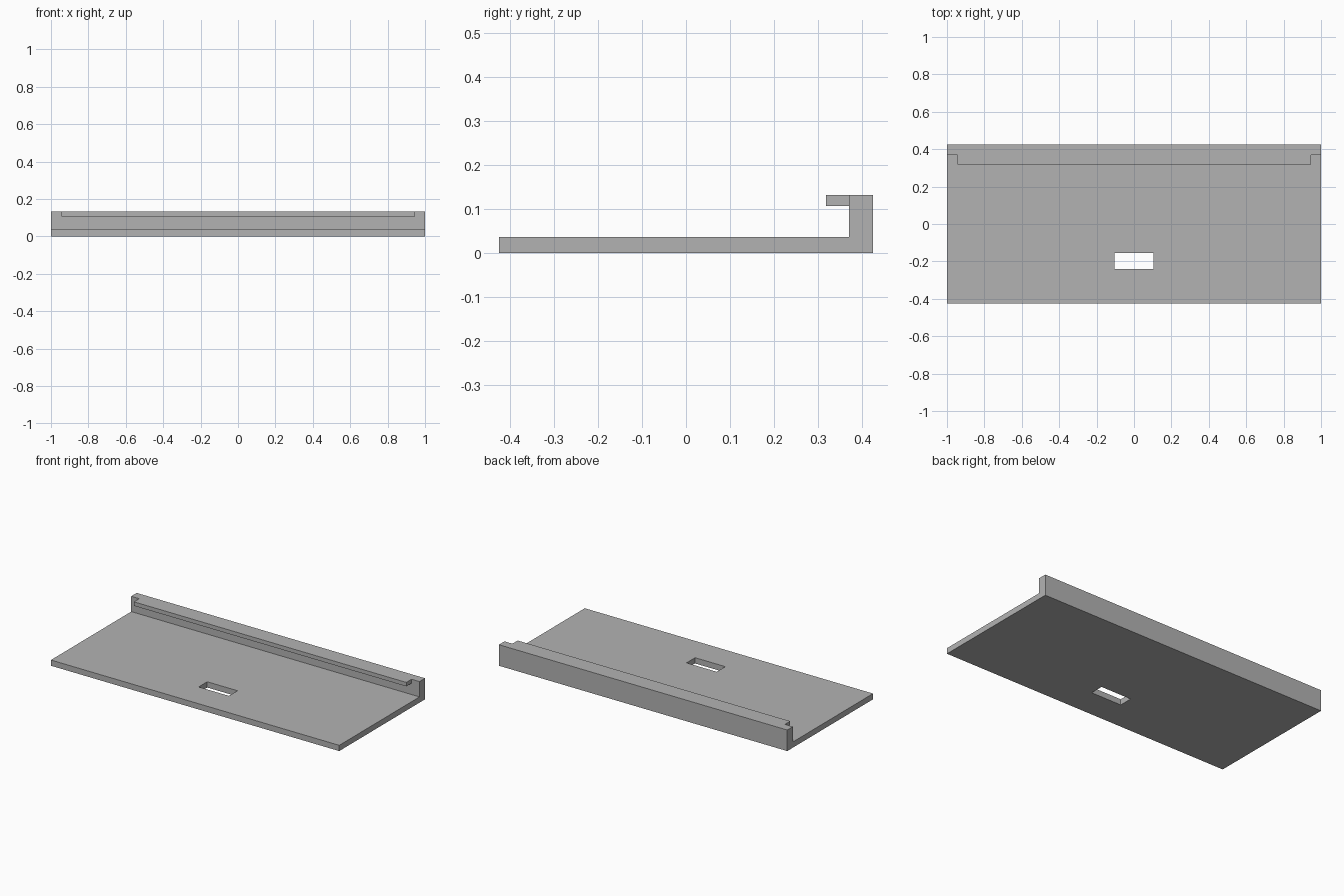
import bpy
import bmesh

cube = bpy.data.objects.get("Cube")
if cube:
    bpy.data.objects.remove(cube, do_unlink=True)

HALF_X, HALF_Y = 1.0, 0.425
PLATE_TOP, WALL_TOP, WALL_FRONT = 0.036, 0.132, 0.37

grey = bpy.data.materials.new("plain_grey")
grey.use_nodes = True
colour = (0.45, 0.45, 0.45, 1)
grey.diffuse_color = colour
grey.node_tree.nodes["Principled BSDF"].inputs["Base Color"].default_value = colour


def extrude_along_x(name, profile, half_width):
    """Sweep a closed (y, z) profile symmetrically along x."""
    bm = bmesh.new()
    face = bm.faces.new([bm.verts.new((-half_width, y, z)) for y, z in profile])
    swept = bmesh.ops.extrude_face_region(bm, geom=[face])["geom"]
    verts = [g for g in swept if isinstance(g, bmesh.types.BMVert)]
    bmesh.ops.translate(bm, verts=verts, vec=(2 * half_width, 0, 0))
    bmesh.ops.recalc_face_normals(bm, faces=bm.faces[:])
    mesh = bpy.data.meshes.new(name)
    bm.to_mesh(mesh)
    bm.free()
    mesh.materials.append(grey)
    obj = bpy.data.objects.new(name, mesh)
    bpy.context.collection.objects.link(obj)
    return obj


def box(name, half_width, y0, y1, z0, z1):
    return extrude_along_x(name, [(y0, z0), (y1, z0), (y1, z1), (y0, z1)], half_width)


def combine(target, tool, operation):
    """Apply a boolean and discard the tool object."""
    mod = target.modifiers.new(operation.lower(), "BOOLEAN")
    mod.operation, mod.solver, mod.object = operation, "EXACT", tool
    bpy.context.view_layer.objects.active = target
    bpy.ops.object.modifier_apply(modifier=mod.name)
    bpy.data.objects.remove(tool, do_unlink=True)


# Base plate with upright back wall
tray = extrude_along_x("tray", [
    (-HALF_Y, 0), (HALF_Y, 0), (HALF_Y, WALL_TOP),
    (WALL_FRONT, WALL_TOP), (WALL_FRONT, PLATE_TOP), (-HALF_Y, PLATE_TOP),
], HALF_X)

# Overhanging lip, stopping short of both ends
lip = box("lip", 0.945, 0.318, WALL_FRONT + 0.02, 0.107, WALL_TOP)
combine(tray, lip, "UNION")

# Rectangular slot through the plate
slot = box("slot_cutter", 0.105, -0.24, -0.155, -0.1, 0.1)
combine(tray, slot, "DIFFERENCE")
